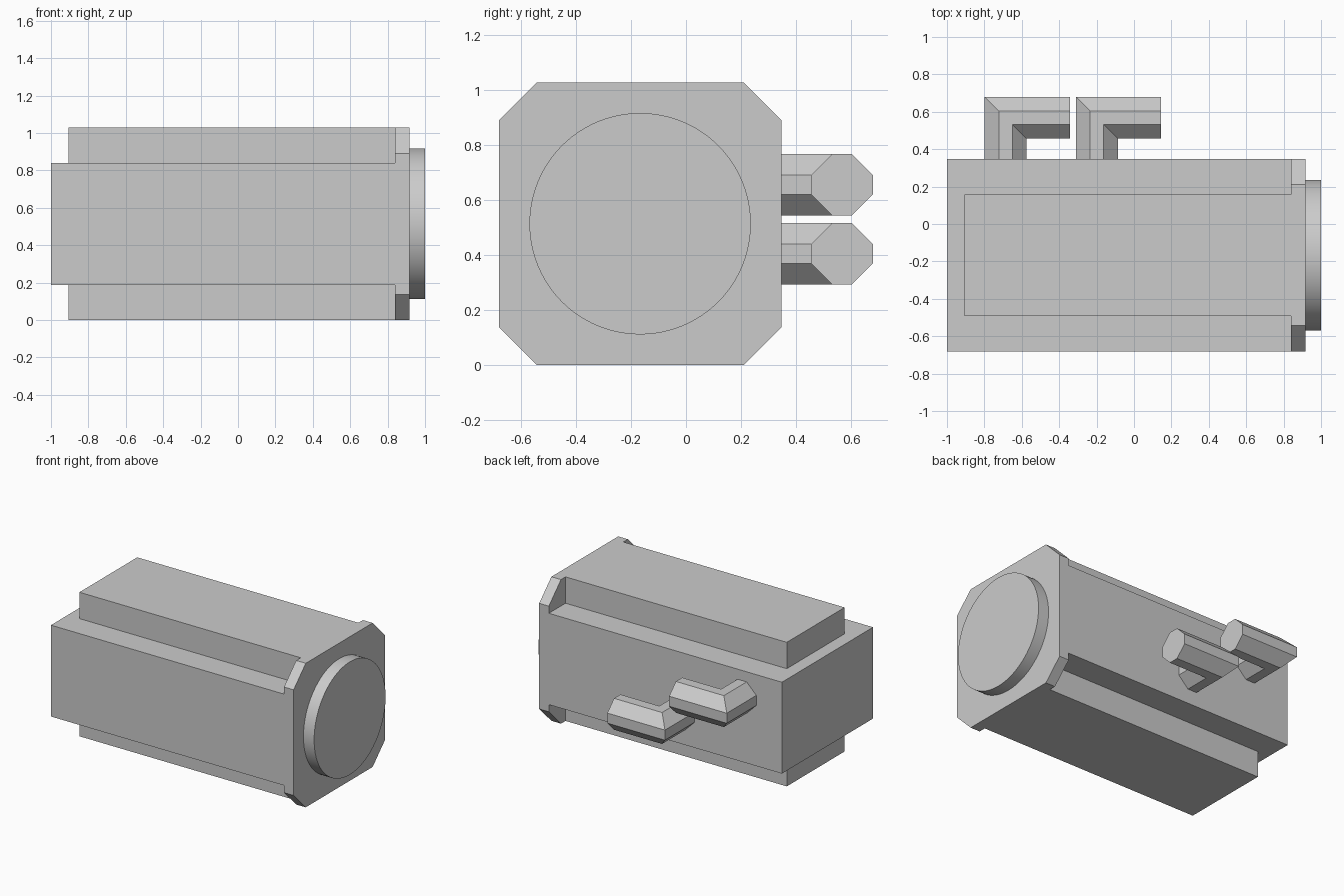
import bpy
import bmesh
from mathutils import Vector

if "Cube" in bpy.data.objects:
    bpy.data.objects.remove(bpy.data.objects["Cube"], do_unlink=True)

grey = bpy.data.materials.new("light grey")
grey.use_nodes = True
COLOUR = (0.6, 0.6, 0.6, 1)
grey.diffuse_color = COLOUR
grey.node_tree.nodes["Principled BSDF"].inputs["Base Color"].default_value = COLOUR

CENTRE_Y, CENTRE_Z = -0.167, 0.514
HALF, RAIL = 0.514, 0.326


def finish(name, bm):
    bmesh.ops.recalc_face_normals(bm, faces=bm.faces)
    mesh = bpy.data.meshes.new(name)
    bm.to_mesh(mesh)
    bm.free()
    mesh.materials.append(grey)
    obj = bpy.data.objects.new(name, mesh)
    bpy.context.collection.objects.link(obj)
    return obj


def loft(name, rings):
    """Join matching rings of points and cap both ends."""
    bm = bmesh.new()
    rows = [[bm.verts.new(p) for p in ring] for ring in rings]
    n = len(rows[0])
    for a, b in zip(rows, rows[1:]):
        for i in range(n):
            j = (i + 1) % n
            bm.faces.new((a[i], a[j], b[j], b[i]))
    bm.faces.new(rows[0])
    bm.faces.new(rows[-1])
    return finish(name, bm)


def octagon(half, cut):
    """Square with chamfered corners, as 2D points."""
    k = half - cut
    return [(half, -k), (half, k), (k, half), (-k, half),
            (-half, k), (-half, -k), (-k, -half), (k, -half)]


def prism(name, profile, x0, x1):
    return loft(name, [[(x, CENTRE_Y + u, CENTRE_Z + v) for u, v in profile]
                       for x in (x0, x1)])


def cross_section(w, h):
    return [(w, -h), (w, h), (-w, h), (-w, -h)]


# Motor body: two crossing blocks, the wide one slightly longer
prism("wide_body", cross_section(HALF, RAIL), -1, 0.84)
prism("tall_body", cross_section(RAIL, HALF), -0.907, 0.84)

# Chamfered front flange
prism("flange", octagon(HALF, 0.137), 0.84, 0.916)

# Round pilot disc on the flange
bpy.ops.mesh.primitive_cylinder_add(vertices=96, radius=0.403, depth=0.094,
                                    location=(0.953, CENTRE_Y, CENTRE_Z),
                                    rotation=(0, 1.5707963, 0))
disc = bpy.context.object
disc.name = "pilot_disc"
disc.data.materials.append(grey)
bpy.ops.object.shade_smooth_by_angle(angle=0.6)

# Octagonal elbow connectors with a mitred corner
section = octagon(0.112, 0.076)
ELBOW_Y, WALL_Y, REACH = 0.568, 0.335, 0.35
for name, x, z in (("upper_connector", -0.686, 0.656), ("lower_connector", -0.198, 0.405)):
    corner = Vector((x, ELBOW_Y, z))
    base = [(x - u, WALL_Y, z + v) for u, v in section]
    mitre = [corner + Vector((-u, u, v)) for u, v in section]
    end = [corner + Vector((REACH - 0.007, u, v)) for u, v in section]
    loft(name, [base, mitre, end])
